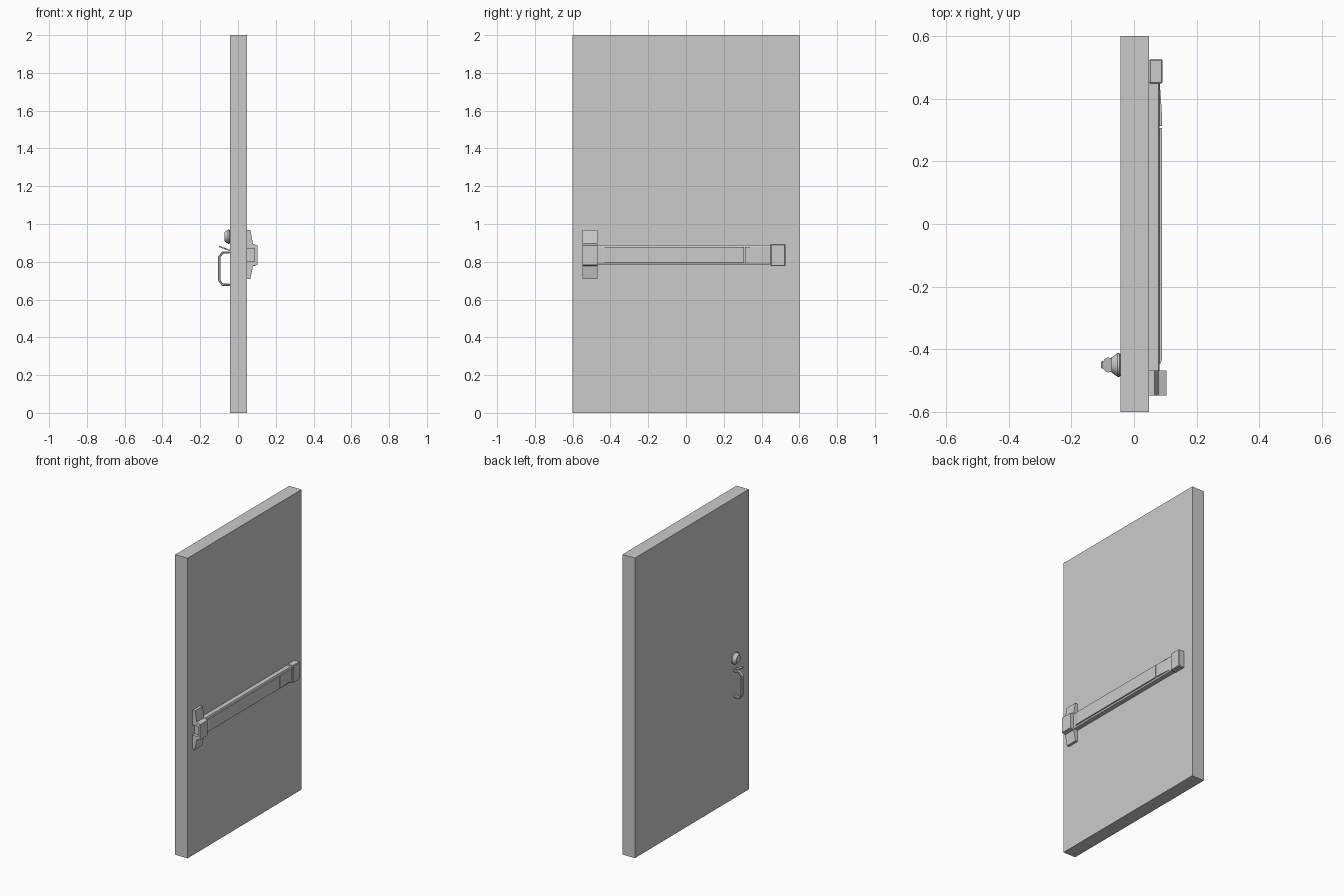
import bpy, bmesh, math
from mathutils import Vector

if "Cube" in bpy.data.objects:
    bpy.data.objects.remove(bpy.data.objects["Cube"])


def mesh_object(name, bm):
    bmesh.ops.recalc_face_normals(bm, faces=bm.faces)
    me = bpy.data.meshes.new(name)
    bm.to_mesh(me)
    bm.free()
    ob = bpy.data.objects.new(name, me)
    bpy.context.collection.objects.link(ob)
    return ob


def prism(name, profile, axis, lo, hi):
    """Extrude a 2D profile: (x, z) along y, or (x, y) along z."""
    bm = bmesh.new()
    if axis == 'Y':
        verts = [bm.verts.new((a, lo, b)) for a, b in profile]
        step = Vector((0, hi - lo, 0))
    else:
        verts = [bm.verts.new((a, b, lo)) for a, b in profile]
        step = Vector((0, 0, hi - lo))
    face = bm.faces.new(verts)
    ext = bmesh.ops.extrude_face_region(bm, geom=[face])
    bmesh.ops.translate(bm, vec=step,
                        verts=[v for v in ext['geom'] if isinstance(v, bmesh.types.BMVert)])
    return mesh_object(name, bm)


def box(name, x, y, z):
    return prism(name, [(x[0], z[0]), (x[1], z[0]), (x[1], z[1]), (x[0], z[1])], 'Y', *y)


def bevel(ob, width, segments=1):
    m = ob.modifiers.new('bevel', 'BEVEL')
    m.width, m.segments = width, segments


# door slab
FX, BX = 0.048, -0.043
box('door_slab', (BX, FX), (-0.6, 0.6), (0, 2))

# push bar housing, with slightly chamfered front edges
prism('bar_housing', [(FX, 0.785), (0.078, 0.785), (0.082, 0.795), (0.082, 0.878),
                      (0.078, 0.888), (FX, 0.888)], 'Y', -0.47, 0.452)

# push pad and the sloping cover beside it, split by a narrow gap
prism('push_pad', [(0.075, -0.445), (0.085, -0.445), (0.09, -0.43), (0.09, 0.307),
                   (0.075, 0.307)], 'Z', 0.795, 0.878)
prism('bar_cover', [(0.075, 0.313), (0.09, 0.313), (0.089, 0.35), (0.086, 0.40),
                    (0.082, 0.45), (0.075, 0.45)], 'Z', 0.795, 0.878)

# end cap on the hinge side
cap = box('end_cap', (FX, 0.091), (0.448, 0.526), (0.777, 0.894))
bevel(cap, 0.004)

# latch head with a recess for the bolt
latch = prism('latch_head', [(FX, 0.708), (0.065, 0.708), (0.079, 0.778), (0.104, 0.784),
                             (0.104, 0.886), (0.079, 0.896), (0.066, 0.968), (FX, 0.968)],
              'Y', -0.548, -0.468)
cutter = box('bolt_recess_cutter', (0.03, 0.087), (-0.60, -0.525), (0.802, 0.87))
cutter.hide_render = True
cutter.hide_viewport = True
cut = latch.modifiers.new('recess', 'BOOLEAN')
cut.operation, cut.object, cut.solver = 'DIFFERENCE', cutter, 'EXACT'

# lock cylinder on the other side, turned round the x axis
HY = -0.45
bm = bmesh.new()
rings = [(BX + 0.002, 0.03), (-0.046, 0.038), (-0.052, 0.038), (-0.072, 0.024)]
loops = []
N = 24
for x, r in rings:
    loops.append([bm.verts.new((x, HY + r * math.cos(2 * math.pi * i / N),
                                0.933 + r * math.sin(2 * math.pi * i / N))) for i in range(N)])
for a, b in zip(loops, loops[1:]):
    for i in range(N):
        j = (i + 1) % N
        bm.faces.new((a[i], a[j], b[j], b[i]))
bm.faces.new(loops[0])
bm.faces.new(loops[-1])
lock = mesh_object('lock_cylinder', bm)

# pull handle: a bent strip standing off the door
outer = [(BX, 0.855), (-0.083, 0.855), (-0.105, 0.83), (-0.105, 0.70), (-0.085, 0.673), (BX, 0.673)]
inner = [(BX, 0.685), (-0.080, 0.685), (-0.093, 0.704), (-0.093, 0.826), (-0.078, 0.843), (BX, 0.843)]
handle = prism('pull_handle', outer + inner, 'Y', HY - 0.012, HY + 0.012)
bevel(handle, 0.003)

# thumb lever above the handle, sheared so that it rises away from the door
half = [(BX, 0.009), (-0.065, 0.013), (-0.072, 0.022), (-0.084, 0.024), (-0.094, 0.018), (-0.101, 0.009)]
plan = [(x, HY + w) for x, w in half] + [(x, HY - w) for x, w in reversed(half)]
lever = prism('thumb_lever', plan, 'Z', 0.856, 0.864)
for v in lever.data.vertices:
    v.co.z += 0.38 * (BX - v.co.x)

# smooth the turned lock only
bpy.ops.object.select_all(action='DESELECT')
lock.select_set(True)
bpy.context.view_layer.objects.active = lock
bpy.ops.object.shade_smooth_by_angle(angle=math.radians(30))
